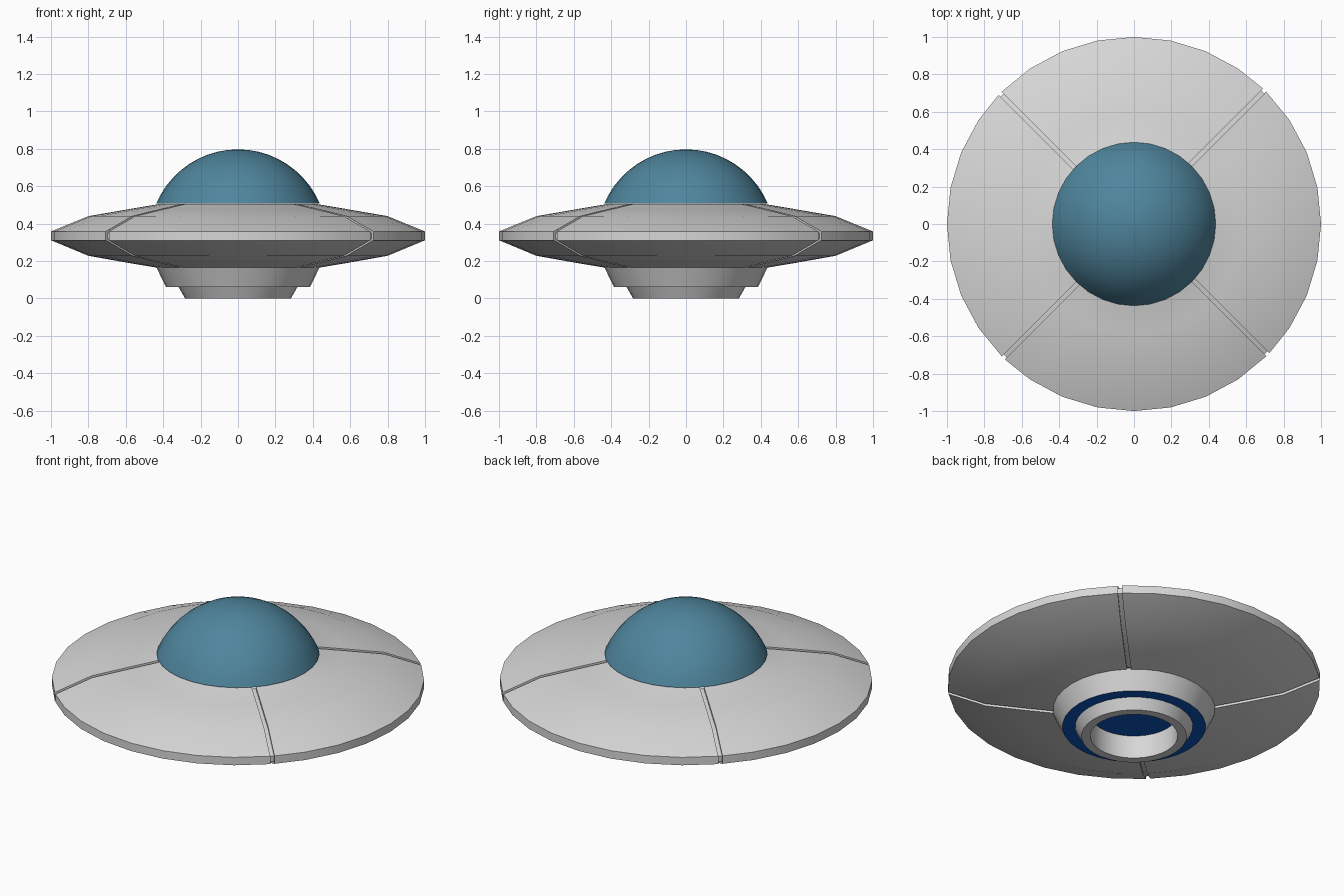
import bpy, bmesh, math

if "Cube" in bpy.data.objects:
    bpy.data.objects.remove(bpy.data.objects["Cube"])

SIDES = 32


def material(name, rgb):
    m = bpy.data.materials.new(name)
    m.diffuse_color = (*rgb, 1)
    m.use_nodes = True
    m.node_tree.nodes["Principled BSDF"].inputs["Base Color"].default_value = m.diffuse_color
    return m


GREY = material("light_grey_metal", (0.68, 0.68, 0.68))
TEAL = material("teal_glass", (0.078, 0.235, 0.335))
BLUE = material("deep_blue_glow", (0.004, 0.09, 0.50))


def loft(name, columns, mat):
    """Skin a closed ring of columns (each listed from top to underside)."""
    bm = bmesh.new()
    cols = [[bm.verts.new(p) for p in c] for c in columns]
    for a, b in zip(cols, cols[1:] + cols[:1]):
        for j in range(len(a) - 1):
            bm.faces.new((a[j], a[j + 1], b[j + 1], b[j]))
    bmesh.ops.remove_doubles(bm, verts=bm.verts, dist=1e-5)
    mesh = bpy.data.meshes.new(name)
    bm.to_mesh(mesh)
    bm.free()
    mesh.materials.append(mat)
    ob = bpy.data.objects.new(name, mesh)
    bpy.context.collection.objects.link(ob)
    bpy.ops.object.select_all(action='DESELECT')
    ob.select_set(True)
    bpy.context.view_layer.objects.active = ob
    bpy.ops.object.shade_smooth_by_angle(angle=math.radians(30))
    return ob


def column(profile, angle, shift=0.0):
    """Profile at an angle, optionally moved sideways by a constant width."""
    c, s = math.cos(angle), math.sin(angle)
    return [(r * c - shift * s, r * s + shift * c, z) for r, z in profile]


def revolve(name, profile, mat):
    return loft(name, [column(profile, math.tau * i / SIDES) for i in range(SIDES)], mat)


# saucer hull: four panels separated by shallow diagonal grooves
DEPTH, WIDTH = 0.015, 0.023
hull = [(0.42, 0.506), (0.43, 0.503), (0.58, 0.478), (0.80, 0.44), (1.0, 0.358),
        (1.0, 0.311), (0.80, 0.228), (0.58, 0.189), (0.43, 0.164)]
floor = [(r - (DEPTH if r == 1 else 0),
          z + DEPTH * (0.5 if r == 1 else 1) * (-1 if z > 0.334 else 1)) for r, z in hull]
cols = []
for i in range(SIDES):
    a = math.tau * i / SIDES
    cols.append(column(hull, a))
    if i % 8 == 4:
        cols += [column(floor, a), column(floor, a, WIDTH), column(hull, a, WIDTH)]
loft("saucer_hull", cols, GREY)

# glass dome: a spherical cap with a flat base
BASE, TOP, RAD = 0.508, 0.797, 0.437
h = TOP - BASE
R = (RAD ** 2 + h ** 2) / (2 * h)
end = math.asin(RAD / R)
arc = [(R * math.sin(end * k / 10), TOP - R + R * math.cos(end * k / 10)) for k in range(11)]
revolve("dome", arc + [(0, BASE)], TEAL)

# stepped engine underneath
revolve("engine_collar", [(0.438, 0.170), (0.385, 0.06)], GREY)
revolve("engine_glow_ring", [(0.385, 0.06), (0.317, 0.06)], BLUE)
revolve("engine_nozzle", [(0.317, 0.06), (0.283, 0), (0.235, 0), (0.235, 0.136)], GREY)
revolve("engine_glow_core", [(0.235, 0.136), (0, 0.136)], BLUE)
